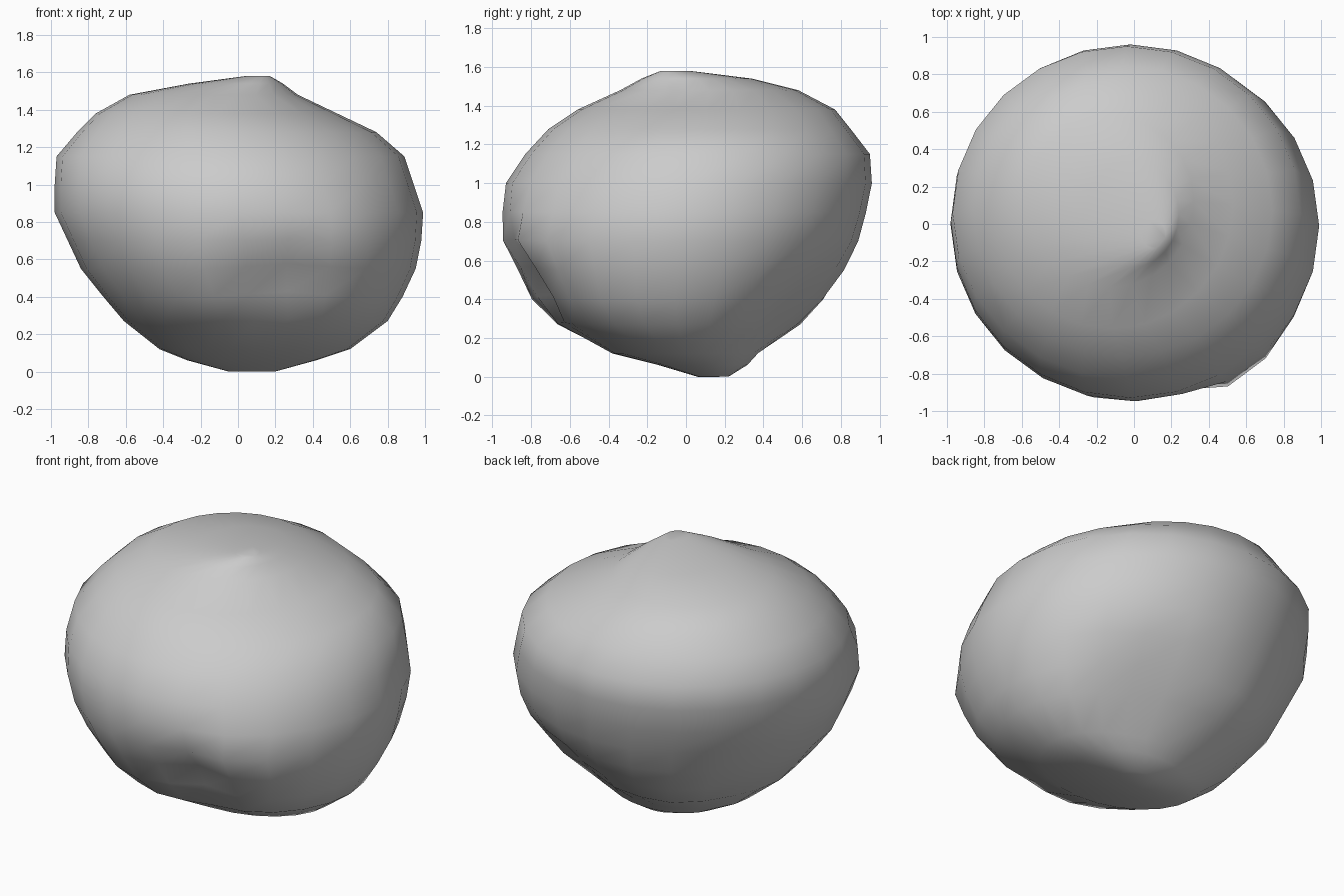
import bpy, bmesh, math
from mathutils import Vector

cube = bpy.data.objects.get("Cube")
if cube:
    bpy.data.objects.remove(cube)

SIDES = 24

# Boulder cross-sections: height, x min, x max, y min, y max
SECTIONS = [
    (0.00, -0.05, 0.20, 0.06, 0.22),
    (0.06, -0.27, 0.42, -0.14, 0.32),
    (0.12, -0.42, 0.60, -0.38, 0.38),
    (0.27, -0.61, 0.80, -0.69, 0.60),
    (0.40, -0.72, 0.88, -0.83, 0.72),
    (0.55, -0.84, 0.95, -0.90, 0.82),
    (0.70, -0.91, 0.98, -0.96, 0.89),
    (0.85, -0.98, 0.99, -0.95, 0.93),
    (1.00, -0.98, 0.94, -0.93, 0.96),
    (1.15, -0.97, 0.89, -0.83, 0.95),
    (1.28, -0.86, 0.74, -0.71, 0.85),
    (1.38, -0.76, 0.53, -0.56, 0.77),
    (1.48, -0.58, 0.32, -0.34, 0.58),
    (1.54, -0.26, 0.24, -0.23, 0.34),
    (1.58, 0.04, 0.17, -0.13, 0.02),
]

# Chips and swellings: centre, radius, push
DENTS = [
    ((0.27, -0.82, 0.48), 0.24, (-0.03, 0.13, 0.03)),
    ((0.56, -0.76, 0.68), 0.18, (0.00, -0.07, 0.00)),
    ((0.40, 0.55, 0.36), 0.28, (-0.05, -0.07, 0.03)),
    ((-0.30, 0.55, 0.36), 0.22, (-0.04, 0.05, 0.00)),
]


def section_ring(bm, z, x0, x1, y0, y1):
    ring = []
    for i in range(SIDES):
        a = math.tau * i / SIDES
        ring.append(bm.verts.new(((x0 + x1) / 2 + (x1 - x0) / 2 * math.cos(a),
                                  (y0 + y1) / 2 + (y1 - y0) / 2 * math.sin(a), z)))
    return ring


# Loft the sections and close both ends
bm = bmesh.new()
rings = [section_ring(bm, *s) for s in SECTIONS]
for low, high in zip(rings, rings[1:]):
    for i in range(SIDES):
        j = (i + 1) % SIDES
        bm.faces.new((low[i], low[j], high[j], high[i]))
bm.faces.new(rings[0][::-1])
bm.faces.new(rings[-1])

# Shape the chips
for v in bm.verts:
    move = Vector()
    for centre, radius, push in DENTS:
        d = (v.co - Vector(centre)).length / radius
        move += Vector(push) * math.exp(-d * d)
    v.co += move

bmesh.ops.recalc_face_normals(bm, faces=bm.faces)
for f in bm.faces:
    f.smooth = True
mesh = bpy.data.meshes.new("boulder")
bm.to_mesh(mesh)
bm.free()

# Plain grey stone
stone = bpy.data.materials.new("grey stone")
stone.use_nodes = True
colour = (0.6, 0.6, 0.6, 1)
stone.diffuse_color = colour
stone.node_tree.nodes["Principled BSDF"].inputs["Base Color"].default_value = colour
mesh.materials.append(stone)

boulder = bpy.data.objects.new("boulder", mesh)
bpy.context.collection.objects.link(boulder)
